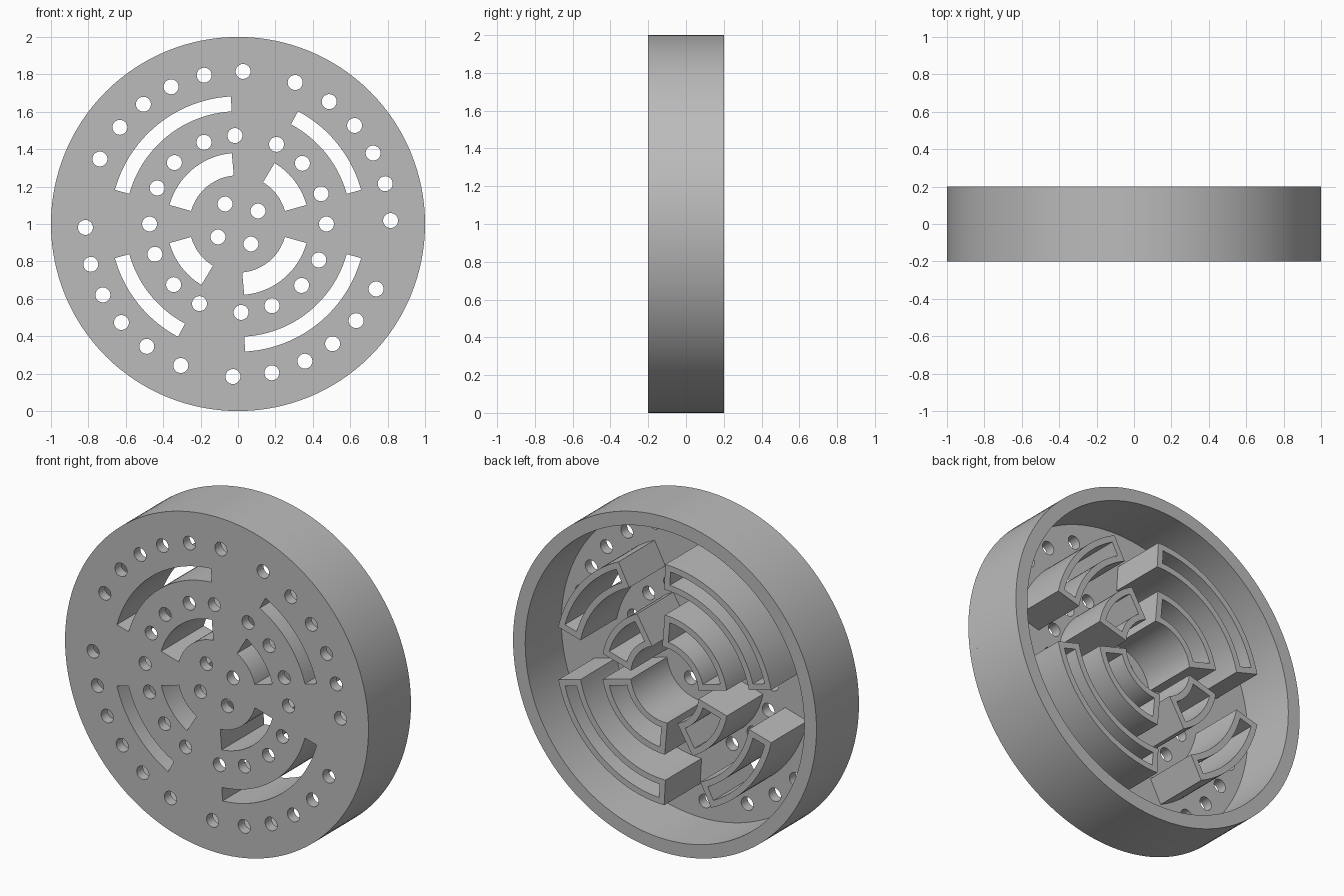
import bpy, bmesh
from math import cos, sin, radians, pi

cube = bpy.data.objects.get("Cube")
if cube:
    bpy.data.objects.remove(cube, do_unlink=True)

grey = bpy.data.materials.new("plain grey")
grey.use_nodes = True
grey.diffuse_color = (0.5, 0.5, 0.5, 1)
grey.node_tree.nodes["Principled BSDF"].inputs["Base Color"].default_value = (0.5, 0.5, 0.5, 1)

FRONT, FLOOR, BACK = -0.2, -0.14, 0.2
WALL = 0.036


def polar(r, degrees):
    return r * cos(radians(degrees)), r * sin(radians(degrees))


def circle(r, sides, centre=(0, 0)):
    points = [polar(r, 360 * i / sides) for i in range(sides)]
    return [(x + centre[0], y + centre[1]) for x, y in points]


def arc_slot(r_in, r_out, start, end, grow=0.0):
    """Outline of a curved slot, optionally grown by an even margin."""
    def edge(r):
        extra = grow / r * 180 / pi
        a, b = start - extra, end + extra
        steps = 24
        return [polar(r, a + (b - a) * i / steps) for i in range(steps + 1)]
    return edge(r_out + grow) + edge(r_in - grow)[::-1]


def extrude_outlines(name, outlines, y0, y1):
    """Filled outlines (inner ones become holes) extruded from y0 to y1."""
    curve = bpy.data.curves.new(name, 'CURVE')
    curve.dimensions = '2D'
    curve.fill_mode = 'BOTH'
    curve.extrude = (y1 - y0) / 2
    for outline in outlines:
        spline = curve.splines.new('POLY')
        spline.points.add(len(outline) - 1)
        for point, (x, y) in zip(spline.points, outline):
            point.co = (x, y, 0, 1)
        spline.use_cyclic_u = True
    obj = bpy.data.objects.new(name, curve)
    bpy.context.collection.objects.link(obj)
    bpy.ops.object.select_all(action='DESELECT')
    obj.select_set(True)
    bpy.context.view_layer.objects.active = obj
    bpy.ops.object.convert(target='MESH')
    obj = bpy.context.view_layer.objects.active
    # Weld caps to sides and stand the part upright
    bm = bmesh.new()
    bm.from_mesh(obj.data)
    bmesh.ops.remove_doubles(bm, verts=bm.verts, dist=0.0001)
    for v in bm.verts:
        x, y, z = v.co
        v.co = (x, (y0 + y1) / 2 - z, y + 1)
    bmesh.ops.recalc_face_normals(bm, faces=bm.faces)
    bm.to_mesh(obj.data)
    bm.free()
    obj.data.materials.clear()
    obj.data.materials.append(grey)
    bpy.ops.object.shade_smooth_by_angle(angle=radians(30))
    return obj


# Slots: inner radius, outer radius, start and end angle (each repeats half a turn on)
slots = {
    "outer_short": (0.603, 0.683, 15.5, 62),
    "outer_long": (0.603, 0.683, 93.2, 164.5),
    "inner_short": (0.26, 0.38, 15.5, 59),
    "inner_long": (0.26, 0.38, 95, 164.5),
}
# Rings of round holes: ring radius and angles (each repeats half a turn on)
hole_rings = [
    (0.816, (1.3, 15.3, 27.7, 40.2, 53.3, 68, 88.1, 102.8, 116, 128.3, 140.7, 154.8)),
    (0.473, (0, 20, 43.3, 64.2, 92, 112.6, 136, 156)),
    (0.1275, (33, 123)),
]

# Front plate with all its openings
outlines = [circle(1, 128)]
for radius, angles in hole_rings:
    for angle in angles:
        for turn in (0, 180):
            outlines.append(circle(0.04, 32, polar(radius, angle + turn)))
for r_in, r_out, start, end in slots.values():
    for turn in (0, 180):
        outlines.append(arc_slot(r_in, r_out, start + turn, end + turn))
extrude_outlines("front_plate", outlines, FRONT, FLOOR)

# Outer rim
extrude_outlines("rim", [circle(1, 128), circle(0.92, 128)], FLOOR, BACK)

# Walls around each slot, reaching to the back
for name, (r_in, r_out, start, end) in slots.items():
    for turn, side in ((0, "upper"), (180, "lower")):
        a, b = start + turn, end + turn
        extrude_outlines(f"{side}_{name}_slot_wall",
                         [arc_slot(r_in, r_out, a, b, WALL), arc_slot(r_in, r_out, a, b)],
                         FLOOR, BACK)
